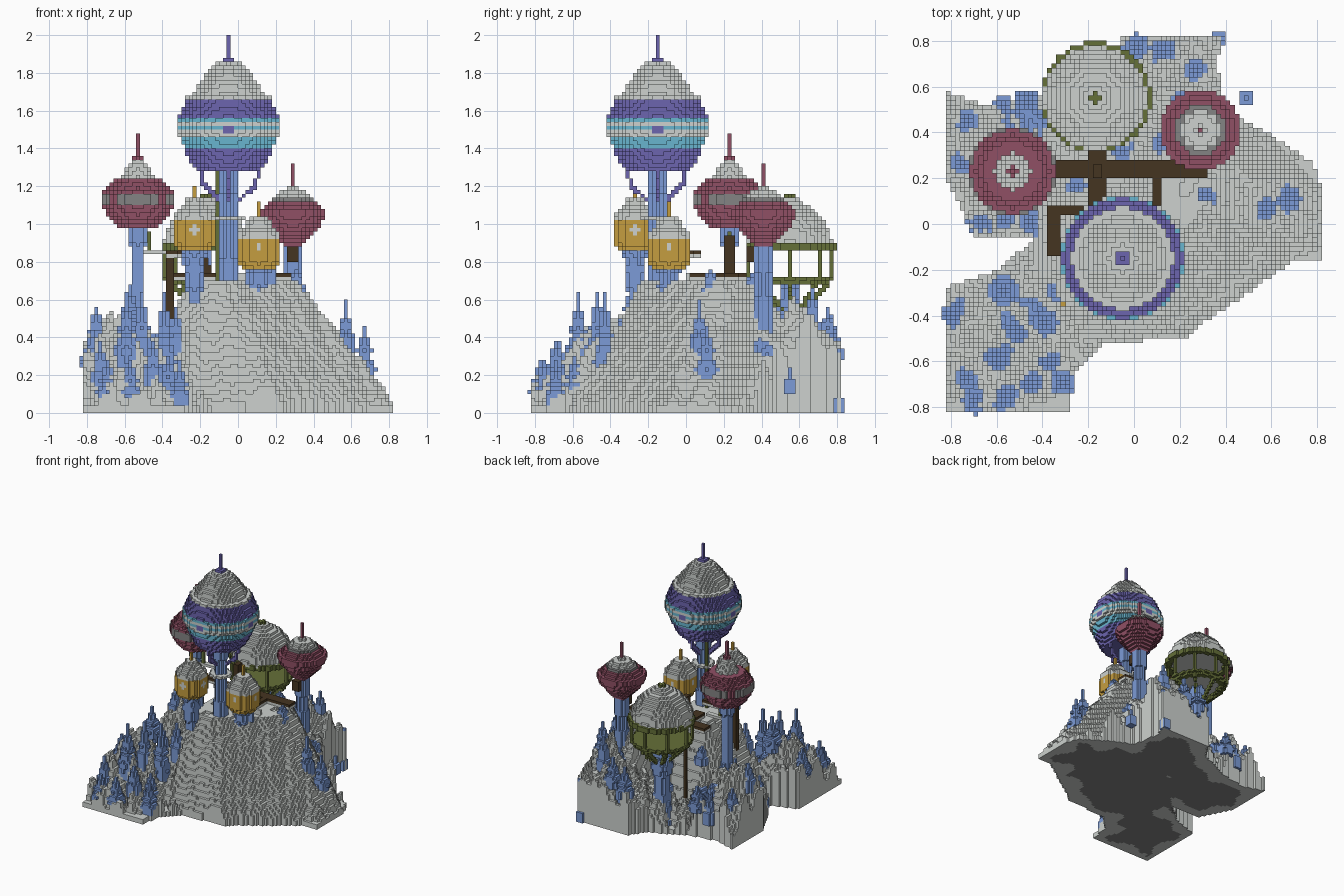
import bpy, math, random
from math import sin, hypot, floor

random.seed(4)
cube = bpy.data.objects.get("Cube")
if cube:
    bpy.data.objects.remove(cube)

V = 0.02  # block size
PALETTE = {
    "stone": (0.61, 0.64, 0.62), "blue": (0.2, 0.33, 0.68), "purple": (0.15, 0.13, 0.43),
    "cyan": (0.14, 0.46, 0.62), "red": (0.28, 0.08, 0.13), "gold": (0.56, 0.34, 0.05),
    "olive": (0.13, 0.16, 0.04), "brown": (0.06, 0.035, 0.015), "slate": (0.23, 0.23, 0.23),
}
MATS = {}
for mat_name, rgb in PALETTE.items():
    m = bpy.data.materials.new(mat_name)
    m.use_nodes = True
    m.diffuse_color = (*rgb, 1)
    m.node_tree.nodes["Principled BSDF"].inputs["Base Color"].default_value = (*rgb, 1)
    MATS[mat_name] = m


def build(name, cells):
    """Make one object from a dict of block -> colour, keeping only outer faces."""
    names = sorted(set(cells.values()))
    verts, faces, slots = {}, [], []
    for cell, colour in cells.items():
        for axis in range(3):
            for side in (0, 1):
                near = list(cell)
                near[axis] += 2 * side - 1
                if tuple(near) in cells:
                    continue
                ring = []
                for a, b in ((0, 0), (1, 0), (1, 1), (0, 1)):
                    p = list(cell)
                    p[axis] += side
                    p[(axis + 1) % 3] += a
                    p[(axis + 2) % 3] += b
                    ring.append(verts.setdefault(tuple(p), len(verts)))
                faces.append(ring if side else ring[::-1])
                slots.append(names.index(colour))
    mesh = bpy.data.meshes.new(name)
    mesh.from_pydata([[c * V for c in p] for p in verts], [], faces)
    for n in names:
        mesh.materials.append(MATS[n])
    mesh.polygons.foreach_set("material_index", slots)
    obj = bpy.data.objects.new(name, mesh)
    bpy.context.collection.objects.link(obj)


def solid(name, lo, hi, rule):
    """Fill a box with blocks; rule(x, y, z) gives a colour or None."""
    spans = [range(round(a / V), max(round(b / V), round(a / V) + 1)) for a, b in zip(lo, hi)]
    cells = {}
    for i in spans[0]:
        for j in spans[1]:
            for k in spans[2]:
                colour = rule((i + .5) * V, (j + .5) * V, (k + .5) * V)
                if colour:
                    cells[i, j, k] = colour
    build(name, cells)


def box(name, lo, hi, colour):
    solid(name, lo, hi, lambda x, y, z: colour)


def radius(profile, z):
    for (z0, r0), (z1, r1) in zip(profile, profile[1:]):
        if z0 <= z <= z1:
            return r0 + (r1 - r0) * (z - z0) / (z1 - z0)
    return -1


def turned(name, x, y, profile, paint):
    """Blocky turned shape; paint is a colour or a rule of (dx, dy, z)."""
    cx, cy = (floor(x / V) + .5) * V, (floor(y / V) + .5) * V
    big = max(r for _, r in profile) + V

    def rule(px, py, pz):
        dx, dy = px - cx, py - cy
        if hypot(dx, dy) <= radius(profile, pz) + .001:
            return paint if isinstance(paint, str) else paint(dx, dy, pz)
    solid(name, (cx - big, cy - big, profile[0][0]), (cx + big, cy + big, profile[-1][0]), rule)


def strut(name, a, b, colour):
    steps = int(math.dist(a, b) / V * 2) + 1
    build(name, {tuple(floor((p + (q - p) * t / steps) / V) for p, q in zip(a, b)): colour
                 for t in range(steps + 1)})


# Rocky island: outline and height rule
OUTLINE = [(-.82, -.82), (-.28, -.82), (-.26, -.66), (-.14, -.53), (.05, -.51), (.24, -.5), (.32, -.42),
           (.5, -.3), (.68, -.17), (.82, -.15), (.82, .15), (.78, .27), (.55, .42), (.4, .48), (.38, .6),
           (.36, .72), (.4, .83), (-.05, .82), (-.12, .7), (-.3, .62), (-.42, .56), (-.65, .52), (-.82, .58),
           (-.82, .2), (-.7, -.05), (-.42, -.06), (-.6, -.2), (-.82, -.28)]


def inside(x, y):
    hit = False
    for (x0, y0), (x1, y1) in zip(OUTLINE, OUTLINE[1:] + OUTLINE[:1]):
        if (y0 > y) != (y1 > y) and x < x0 + (x1 - x0) * (y - y0) / (y1 - y0):
            hit = not hit
    return hit


def ground(x, y):
    rough = .03 * sin(31 * x + 4 * sin(11 * y)) + .03 * sin(27 * y + 3 * sin(13 * x)) + .015 * sin(70 * x + 50 * y)
    valley = min(1, max(0, (.12 - x) / .15))
    main = (.71 - 1.28 * max(0, x - .3) - 2.3 * max(0, -.23 - y) - 2.3 * max(0, -.25 - x)
            - max(0, y - .3) - 3.5 * valley * max(0, y - .08) + rough * .5)
    main = min(main, .7, .05 + 1.6 * (.55 - .6 * x + .8 * y) + rough * .5, .05 + 2.2 * (.685 - .7 * (x + y)))
    hills = [(-.62, -.4, .48, 1.0), (-.62, .28, .52, 1.05), (.23, .6, .55, .95)]
    return max(.03, main, *(h - s * hypot(x - a, y - b) + rough * 1.6 for a, b, h, s in hills))


rock = {}
for i in range(-41, 41):
    for j in range(-41, 42):
        x, y = (i + .5) * V, (j + .5) * V
        if inside(x, y):
            rim = .08 + .04 * sin(17 * x + 2) * sin(19 * y)
            core = all(inside(x + a * rim, y + b * rim) for a in (-1, 1) for b in (-1, 1))
            for k in range(max(1, round(ground(x, y) / V))):
                z = k * V
                mossy = sin(14 * x + 2) + sin(15 * y + 5 * z) + sin(16 * z + 6 * x)
                rock[i, j, k] = "blue" if mossy > (2.15 if x < -.2 else 2.7) else "stone"
            if core and ground(x, y) > 2 * V:
                rock[i, j, 0] = "slate"
build("island_rock", rock)

# Crystal trees
TREES = [(-.74, .45), (-.58, .5), (-.47, .53), (-.68, .0), (-.58, .02), (-.45, .0), (-.76, .27),
         (-.77, -.4), (-.58, -.3), (-.52, -.48), (-.4, -.43), (-.6, -.58), (-.74, -.68), (-.7, -.78),
         (-.37, -.6), (-.46, -.7), (-.56, -.76), (-.34, -.29), (-.32, -.7), (.0, .76), (.12, .75),
         (.27, .67), (.2, .55), (.58, .07), (.67, .11), (.3, .13), (-.25, .15), (.13, .35), (-.05, .33)]
SHAPE = [(0, .05), (.3, .06), (.42, .05), (.48, .03), (.55, .045), (.65, .03), (.7, .022), (.8, .022),
         (.83, 0), (1, 0)]
for n, (x, y) in enumerate(TREES):
    z, h, w = ground(x, y) - .08, random.uniform(.2, .28), random.uniform(.85, 1.1)
    if hypot(x, y) < .4:
        h = .14
    elif -.62 < x < -.38 and -.62 < y < -.4:
        h = .63 - z  # the tall cluster on the front hill
    elif x > .25:
        h = .33
    turned(f"crystal_tree_{n}", x, y, [(max(0, z) + t * h, r * w) for t, r in SHAPE], "blue")
for x, y, z in ((.37, .8, .0), (.49, .55, .1)):
    turned("small_crystal", x, y, [(z, .03), (z + .08, .03), (z + .09, 0), (z + .14, 0)], "blue")

# Great balloon tower
TX, TY = -.045, -.155


def great_paint(dx, dy, z):
    if 1.47 < z < 1.53 and min(abs(dx), abs(dy)) < .025:
        return "purple"
    for top, colour in ((1.41, "purple"), (1.47, "cyan"), (1.5, "stone"), (1.52, "cyan"), (1.54, "stone"),
                        (1.57, "cyan"), (1.67, "purple"), (1.86, "stone")):
        if z < top:
            return colour
    return "purple"


turned("great_balloon", TX, TY, [(1.28, .17), (1.33, .2), (1.4, .235), (1.46, .255), (1.48, .272), (1.54, .272),
       (1.6, .25), (1.67, .22), (1.68, .19), (1.72, .175), (1.78, .13), (1.84, .075), (1.87, .035),
       (1.88, .012), (2, .012)], great_paint)
turned("great_stem", TX, TY, [(.6, .05), (.72, .055), (.85, .04), (1.1, .04), (1.28, .05)], "blue")
turned("stem_ledge", TX, TY, [(1.02, .08), (1.05, .08)], "stone")
for sx, sy in ((1, 0), (-1, 0), (0, 1), (0, -1)):
    foot, knee, top = ((TX + r * sx, TY + r * sy, z) for r, z in ((.05, 1.12), (.14, 1.21), (.15, 1.27)))
    strut("balloon_brace", foot, knee, "purple")
    strut("balloon_brace_top", knee, top, "purple")
box("stem_pole", (-.12, -.12, .66), (-.1, -.1, 1.28), "olive")


# Two red lantern towers
def west_paint(dx, dy, z):
    if 1.1 < z < 1.16 and min(abs(dx), abs(dy)) < .12:
        return "slate"
    return "stone" if 1.24 < z < 1.34 else "red"


def east_paint(dx, dy, z):
    if z < 1.12 or z > 1.2:
        return "red"
    return "slate" if z < 1.15 and abs(dx) + abs(dy) > .075 else "stone"


WX, WY, EX, EY = -.535, .235, .29, .405
turned("west_lantern", WX, WY, [(.98, .1), (1.03, .15), (1.08, .175), (1.11, .193), (1.16, .193), (1.19, .16),
       (1.24, .12), (1.25, .08), (1.3, .055), (1.33, .03), (1.34, .025), (1.38, .012), (1.47, .012)], west_paint)
turned("west_stem", WX, WY, [(.1, .055), (.42, .05), (.55, .03), (.86, .03), (.92, .055), (.98, .05)], "blue")
turned("east_lantern", EX, EY, [(.88, .05), (.95, .11), (1, .15), (1.04, .172), (1.07, .172), (1.1, .14),
       (1.14, .1), (1.18, .05), (1.19, .025), (1.22, .012), (1.32, .012)], east_paint)
turned("east_stem", EX, EY, [(.4, .055), (.7, .04), (.8, .05), (.88, .045)], "blue")
box("east_door", (.26, .32, .8), (.32, .36, .88), "brown")


# Two gold houses
def gold_house(name, x, y, z, base):
    def paint(dx, dy, pz):
        t = pz - z
        if .08 < t < .14 and min(abs(dx), abs(dy)) < (.03 if .1 < t < .12 else .015):
            return "stone"
        return "stone" if .16 < t < .28 else "gold"
    turned(name, x, y, [(z, .085), (z + .04, .115), (z + .16, .115), (z + .19, .105), (z + .23, .07),
                        (z + .27, .04), (z + .28, .012), (z + .35, .012)], paint)
    turned(name + "_stem", x, y, [(base, .03), (z - .1, .06), (z - .06, .045), (z, .075)], "blue")
    for sx in (-1, 1):
        box(name + "_hanging_crystal", (x + .07 * sx, y, z - .08), (x + .07 * sx + V, y + V, z), "blue")


gold_house("west_house", -.23, -.265, .86, .58)
gold_house("east_house", .1, -.095, .77, .64)

# Open domed pavilion
DX, DY = -.165, .555
turned("pavilion_dome", DX, DY, [(.88, .225), (.95, .215), (1.02, .18), (1.08, .125), (1.12, .06), (1.14, .03)],
       "stone")
turned("dome_finial", DX, DY, [(1.14, .025), (1.16, .025)], "olive")
turned("pavilion_floor", DX, DY, [(.68, .2), (.72, .23)],
       lambda dx, dy, z: "stone" if z < .7 and hypot(dx, dy) < .17 else "olive")
solid("dome_ring", (DX - .3, DY - .3, .86), (DX + .3, DY + .3, .9),
      lambda x, y, z: "olive" if .2 < hypot(x - DX, y - DY) < .241 else None)
for n in range(8):
    c, s = math.cos(n * math.pi / 4), math.sin(n * math.pi / 4)
    strut("pavilion_post", (DX + .22 * c, DY + .22 * s, .7), (DX + .22 * c, DY + .22 * s, .88), "olive")
    strut("pavilion_strut", (DX + .2 * c, DY + .2 * s, .69), (DX + .06 * c, DY + .06 * s, .54), "olive")
turned("pavilion_stem", DX, DY, [(.02, .09), (.2, .06), (.4, .05), (.5, .075), (.68, .04)], "blue")

# Brown walkways on pale beams, with posts
for name, lo, hi, z in (("cross_walk", (-.36, .21), (.31, .27), .72), ("pavilion_walk", (-.2, .05), (-.13, .33), .72),
                        ("east_walk", (.08, .0), (.13, .21), .72), ("west_walk", (-.38, .03), (-.2, .08), .84),
                        ("house_walk", (-.38, -.14), (-.32, .08), .84)):
    box(name, (*lo, z), (*hi, z + V), "brown")
    box(name + "_beam", (*lo, z - V), (*hi, z), "stone")
box("walkway_post", (-.18, .24, .04), (-.16, .26, .7), "brown")
box("house_post", (-.38, -.14, .1), (-.34, -.1, .82), "brown")
box("gate_post", (-.18, .2, .74), (-.14, .26, .94), "brown")
box("tower_bridge", (-.5, .22, .84), (-.36, .26, .86), "stone")
box("bridge_post", (-.48, .22, .86), (-.46, .24, .96), "olive")
box("plaza_rail", (.0, .0, .7), (.2, .02, .74), "stone")
